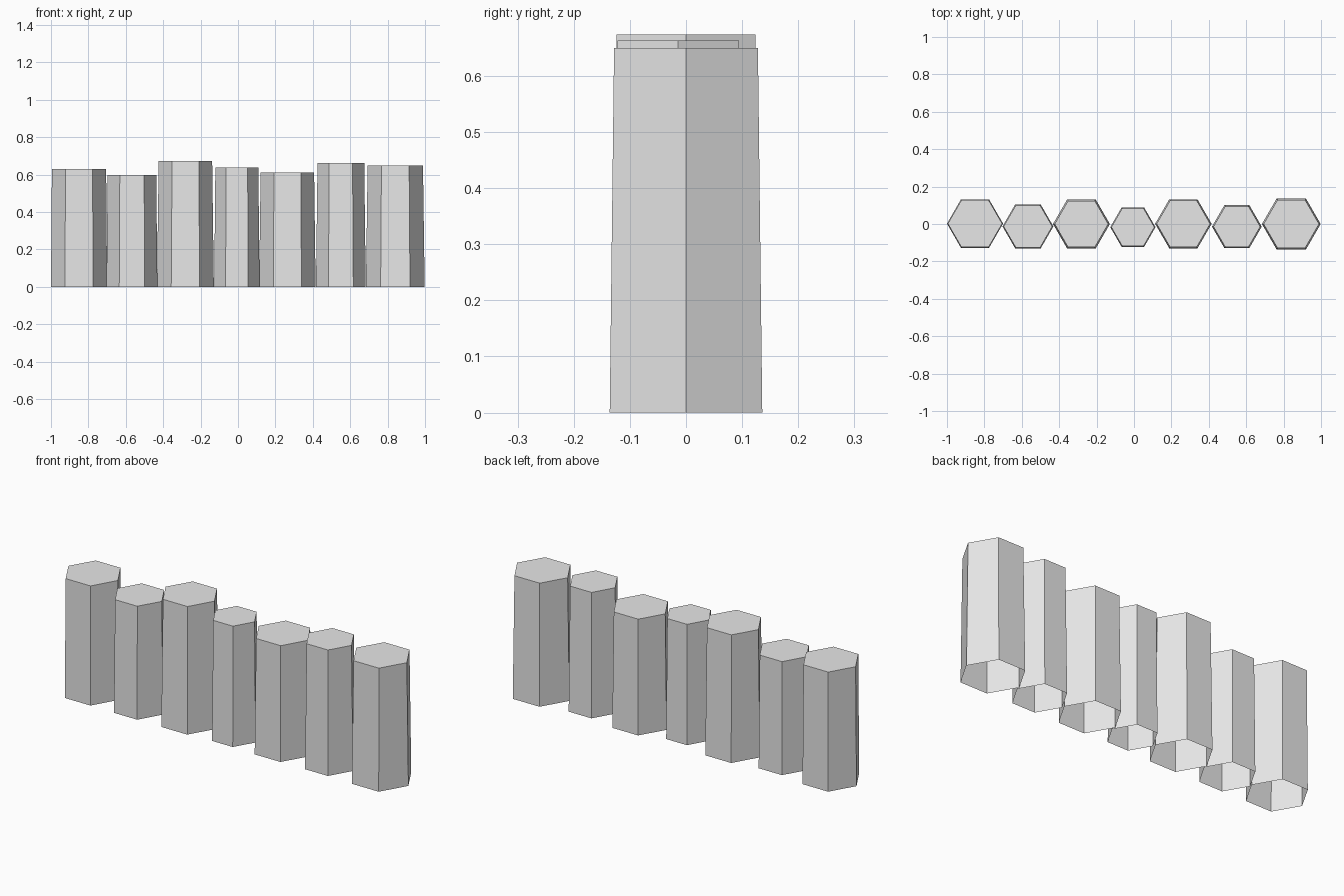
import bpy, bmesh
from math import cos, sin, tau

cube = bpy.data.objects.get("Cube")
if cube:
    bpy.data.objects.remove(cube)

stone = bpy.data.materials.new("pale_stone_grey")
stone.use_nodes = True
GREY = (0.8, 0.8, 0.8, 1)
stone.diffuse_color = GREY
stone.node_tree.nodes["Principled BSDF"].inputs["Base Color"].default_value = GREY


def ring(bm, x, y, z, radius):
    """Six corners, with points towards +x and -x."""
    return [bm.verts.new((x + radius * cos(i * tau / 6), y + radius * sin(i * tau / 6), z))
            for i in range(6)]


def column(name, x, y, base_radius, top_radius, height):
    """Tapered hexagonal shell, capped on top and open underneath."""
    bm = bmesh.new()
    low = ring(bm, x, y, 0, base_radius)
    high = ring(bm, x, y, height, top_radius)
    for i in range(6):
        j = (i + 1) % 6
        bm.faces.new((low[i], low[j], high[j], high[i]))
    bm.faces.new(high)
    mesh = bpy.data.meshes.new(name)
    bm.to_mesh(mesh)
    bm.free()
    mesh.materials.append(stone)
    bpy.context.collection.objects.link(bpy.data.objects.new(name, mesh))


# Centre x, centre y, base radius, top radius, height
columns = [
    (-0.850, 0.002, 0.150, 0.145, 0.631),
    (-0.567, -0.013, 0.136, 0.130, 0.598),
    (-0.281, 0.000, 0.152, 0.143, 0.674),
    (-0.006, -0.017, 0.121, 0.115, 0.637),
    (0.264, 0.001, 0.151, 0.143, 0.612),
    (0.550, -0.014, 0.133, 0.125, 0.663),
    (0.841, 0.000, 0.157, 0.148, 0.650),
]
for number, spec in enumerate(columns, 1):
    column(f"hexagonal_column_{number}", *spec)
